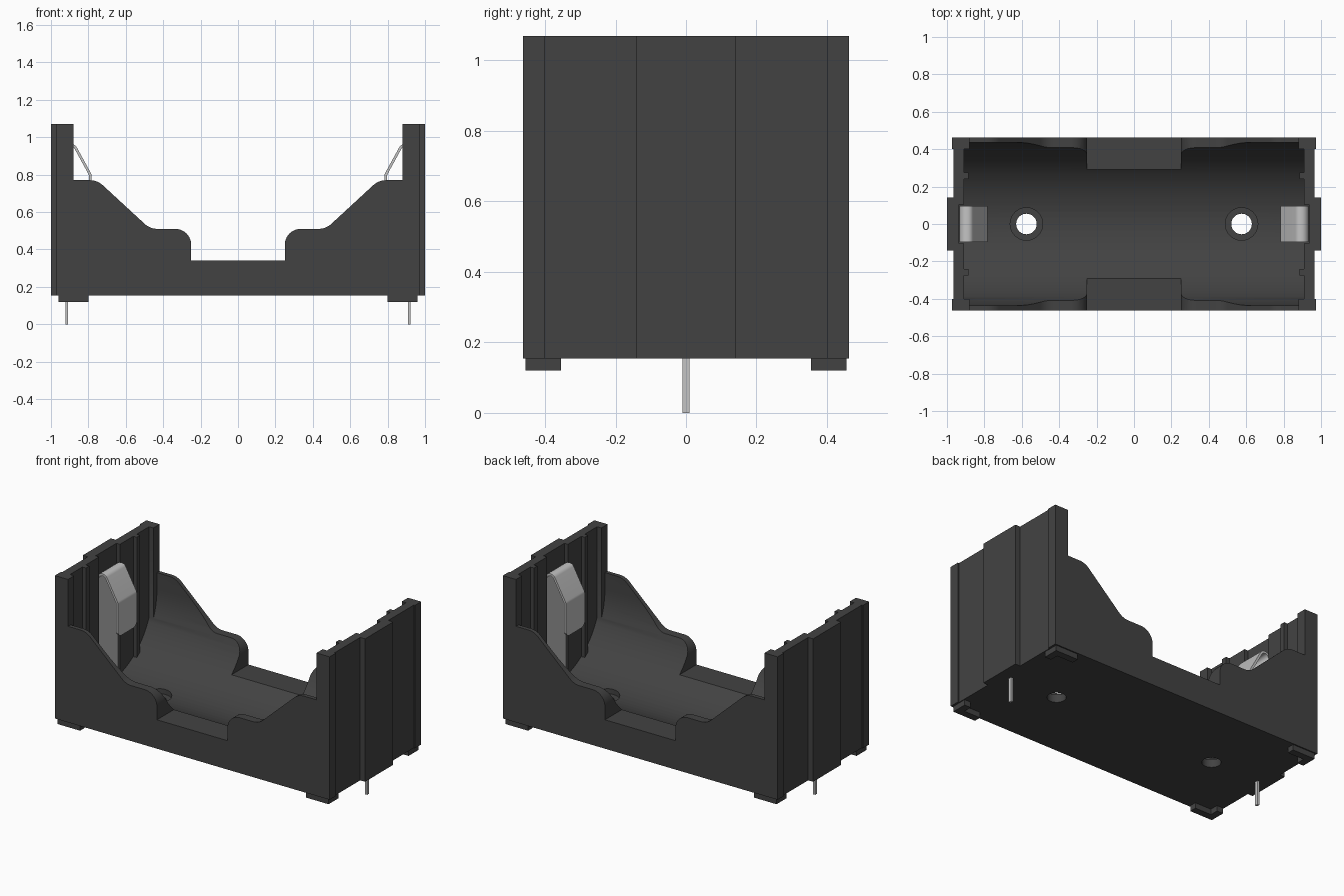
import bpy, bmesh, math
from mathutils import Vector

if "Cube" in bpy.data.objects:
    bpy.data.objects.remove(bpy.data.objects["Cube"])


def material(name, value, rough, metal=0.0):
    m = bpy.data.materials.new(name)
    m.use_nodes = True
    col = (value, value, value, 1)
    m.diffuse_color = col
    b = m.node_tree.nodes["Principled BSDF"]
    b.inputs["Base Color"].default_value = col
    b.inputs["Roughness"].default_value = rough
    return m


PLASTIC = material("dark grey plastic", 0.055, 0.6)
METAL = material("bright metal", 0.55, 0.4)


def make(name, bm, mat):
    bmesh.ops.recalc_face_normals(bm, faces=bm.faces)
    me = bpy.data.meshes.new(name)
    bm.to_mesh(me)
    bm.free()
    me.materials.append(mat)
    ob = bpy.data.objects.new(name, me)
    bpy.context.collection.objects.link(ob)
    return ob


def fillet(pts, steps=8):
    """Round the corners of a 2D path given as (u, v, radius)."""
    out = []
    for i, (u, v, r) in enumerate(pts):
        p = Vector((u, v))
        if r == 0:
            out.append((u, v))
            continue
        a = (Vector(pts[i - 1][:2]) - p).normalized()
        b = (Vector(pts[(i + 1) % len(pts)][:2]) - p).normalized()
        half = a.angle(b) / 2
        centre = p + (a + b).normalized() * (r / math.sin(half))
        d0 = p + a * (r / math.tan(half)) - centre
        d1 = p + b * (r / math.tan(half)) - centre
        for k in range(steps + 1):
            d = d0.lerp(d1, k / steps).normalized() * r
            out.append(tuple(centre + d))
    return out


def prism(name, pts, axis, lo, hi, mat):
    """Extrude a 2D outline along an axis; the other two axes keep their order."""
    bm = bmesh.new()

    def at(p, w):
        c = list(p)
        c.insert("xyz".index(axis), w)
        return bm.verts.new(c)
    a = [at(p, lo) for p in pts]
    b = [at(p, hi) for p in pts]
    bm.faces.new(a)
    bm.faces.new(b)
    n = len(pts)
    for i in range(n):
        j = (i + 1) % n
        bm.faces.new((a[i], a[j], b[j], b[i]))
    return make(name, bm, mat)


def circle(cx, cy, r, n=40):
    return [(cx + r * math.cos(2 * math.pi * i / n), cy + r * math.sin(2 * math.pi * i / n))
            for i in range(n)]


def boolean(ob, tool, op):
    m = ob.modifiers.new(op, 'BOOLEAN')
    m.operation, m.solver, m.object = op, 'EXACT', tool
    bpy.context.view_layer.objects.active = ob
    bpy.ops.object.modifier_apply(modifier=m.name)
    bpy.data.objects.remove(tool)


def smooth(ob, degrees=30):
    bpy.ops.object.select_all(action='DESELECT')
    ob.select_set(True)
    bpy.context.view_layer.objects.active = ob
    bpy.ops.object.shade_smooth_by_angle(angle=math.radians(degrees))


BASE, TOP, Y = 0.155, 1.07, 0.463

# Trough: stepped side outline, hollowed by a round-bottomed channel
half = fillet([(0.94, BASE, 0), (0.94, 0.77, 0), (0.752, 0.77, 0.1), (0.47, 0.51, 0.1),
               (0.25, 0.51, 0.085), (0.25, 0.34, 0)])
body = prism("holder_body", half + [(-x, z) for x, z in reversed(half)], 'y', -Y, Y, PLASTIC)
R, ZC = 0.437, 0.665
channel = [(R * math.cos(math.pi * i / 40), ZC - R * math.sin(math.pi * i / 40)) for i in range(41)]
channel += [(-R, 1.3), (R, 1.3)]
boolean(body, prism("channel_cutter", channel, 'x', -1.2, 1.2, PLASTIC), 'DIFFERENCE')

# End walls: plan outline with corner posts, guide ribs, contact slot and outer rib
plan = [(0.935, 0.105), (0.91, 0.105), (0.91, 0.24), (0.885, 0.24), (0.885, 0.275),
        (0.91, 0.275), (0.91, 0.40), (0.88, 0.40), (0.88, Y), (0.973, Y), (0.973, 0.40),
        (0.965, 0.40), (0.965, 0.142), (1.0, 0.142)]
plan += [(x, -y) for x, y in reversed(plan)]
for s in (1, -1):
    wall = prism("end_wall", [(s * x, y) for x, y in plan], 'z', BASE, TOP, PLASTIC)
    boolean(body, wall, 'UNION')

# Counterbored mounting holes
for s in (1, -1):
    for r, z0 in ((0.055, 0.0), (0.087, 0.205)):
        boolean(body, prism("hole_cutter", circle(s * 0.575, 0, r), 'z', z0, 0.4, PLASTIC), 'DIFFERENCE')
smooth(body)

# L-shaped corner feet
foot = [(0.96, 0.455), (0.80, 0.455), (0.80, 0.41), (0.915, 0.41), (0.915, 0.355), (0.96, 0.355)]
for sx, side in ((1, "left"), (-1, "right")):
    for sy, end in ((1, "back"), (-1, "front")):
        prism(f"{end}_{side}_foot", [(sx * x, sy * y) for x, y in foot], 'z', 0.12, BASE + 0.01, PLASTIC)

# Spring contacts and solder pins
path = fillet([(0.925, 0.22, 0), (0.925, 0.955, 0.03), (0.875, 0.955, 0.025),
               (0.79, 0.80, 0.03), (0.79, 0.61, 0)], 6)
widths = [0.095] * len(path)
path += [(0.79, 0.595), (0.793, 0.585)]
widths += [0.085, 0.065]
for s, side in ((1, "left"), (-1, "right")):
    bm = bmesh.new()
    rows = [[bm.verts.new((s * x, t * w, z)) for t in (-1, 1)] for (x, z), w in zip(path, widths)]
    for a, b in zip(rows, rows[1:]):
        bm.faces.new((a[0], a[1], b[1], b[0]))
    contact = make(f"{side}_spring_contact", bm, METAL)
    m = contact.modifiers.new("thickness", 'SOLIDIFY')
    m.thickness, m.offset = 0.014, 0
    bpy.context.view_layer.objects.active = contact
    bpy.ops.object.modifier_apply(modifier=m.name)
    smooth(contact)
    pin = [(s * 0.908, -0.01), (s * 0.922, -0.01), (s * 0.922, 0.01), (s * 0.908, 0.01)]
    prism(f"{side}_solder_pin", pin, 'z', 0.0, 0.23, METAL)
